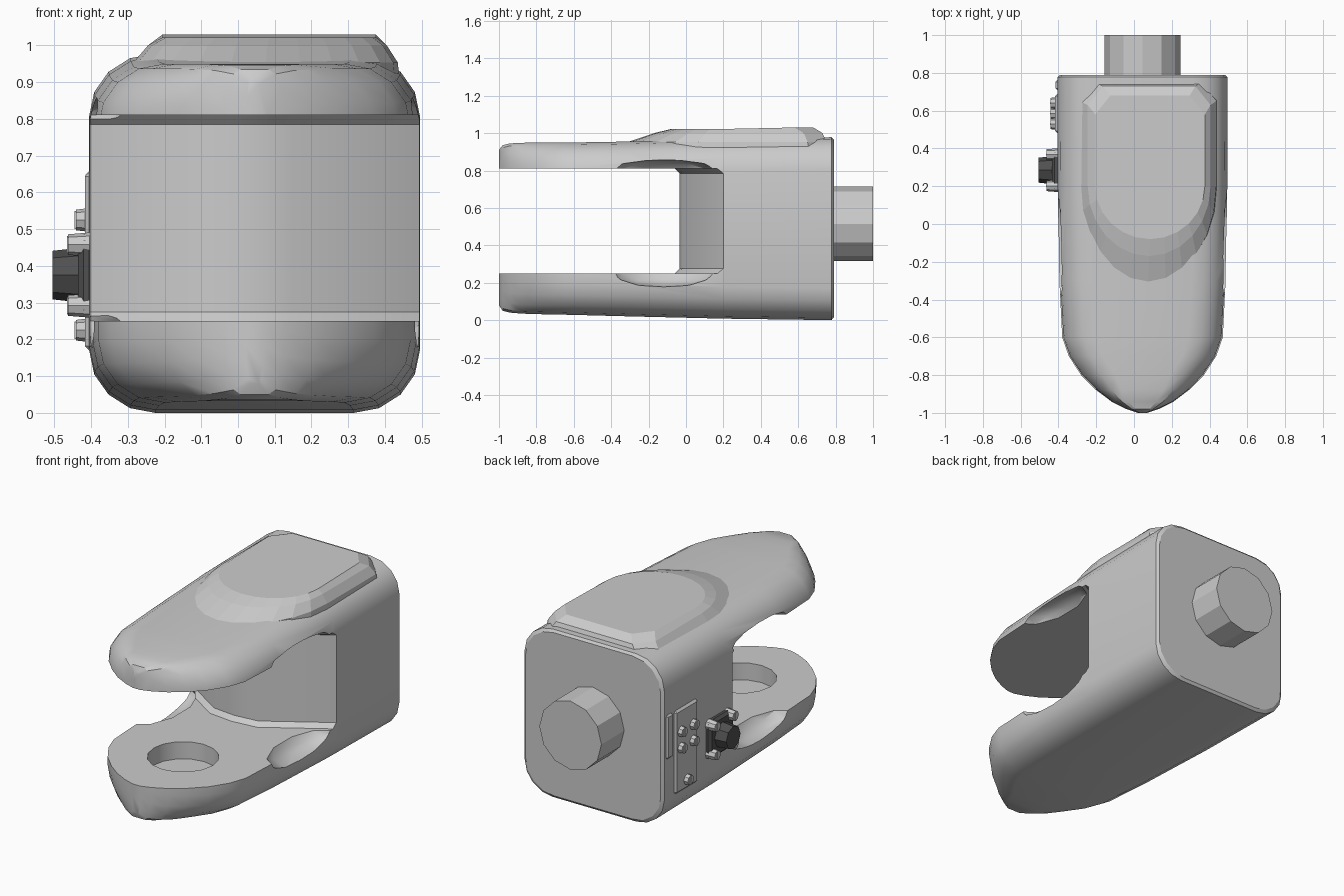
import bpy, bmesh
from math import sin, cos, pi
from mathutils import Matrix

if "Cube" in bpy.data.objects:
    bpy.data.objects.remove(bpy.data.objects["Cube"])

CX = 0.045  # centre line of the housing


def make(name, bm):
    bmesh.ops.recalc_face_normals(bm, faces=bm.faces)
    me = bpy.data.meshes.new(name)
    bm.to_mesh(me)
    bm.free()
    ob = bpy.data.objects.new(name, me)
    bpy.context.collection.objects.link(ob)
    return ob


def loft(name, rings):
    bm = bmesh.new()
    vs = [[bm.verts.new(p) for p in r] for r in rings]
    n = len(vs[0])
    for a, b in zip(vs, vs[1:]):
        for i in range(n):
            j = (i + 1) % n
            bm.faces.new((a[i], a[j], b[j], b[i]))
    bm.faces.new(vs[0])
    bm.faces.new(vs[-1])
    return make(name, bm)


def box(name, x0, x1, y0, y1, z0, z1):
    bm = bmesh.new()
    bmesh.ops.create_cube(bm, size=1)
    for v in bm.verts:
        v.co = ((x0 + x1) / 2 + v.co.x * (x1 - x0),
                (y0 + y1) / 2 + v.co.y * (y1 - y0),
                (z0 + z1) / 2 + v.co.z * (z1 - z0))
    return make(name, bm)


def cyl(name, centre, r, depth, axis, sides, r2=None):
    bm = bmesh.new()
    rot = {'X': Matrix.Rotation(-pi / 2, 4, 'Y'),
           'Y': Matrix.Rotation(-pi / 2, 4, 'X'), 'Z': Matrix()}[axis]
    bmesh.ops.create_cone(bm, cap_ends=True, segments=sides, radius1=r,
                          radius2=r2 or r, depth=depth,
                          matrix=Matrix.Translation(centre) @ rot)
    return make(name, bm)


def apply_mods(ob):
    bpy.ops.object.select_all(action='DESELECT')
    bpy.context.view_layer.objects.active = ob
    ob.select_set(True)
    for m in list(ob.modifiers):
        bpy.ops.object.modifier_apply(modifier=m.name)


def bevel(ob, w, seg=1):
    m = ob.modifiers.new("bevel", 'BEVEL')
    m.width, m.segments = w, seg
    apply_mods(ob)


def cut(ob, cutter):
    m = ob.modifiers.new("cut", 'BOOLEAN')
    m.operation, m.solver, m.object = 'DIFFERENCE', 'EXACT', cutter
    apply_mods(ob)
    bpy.data.objects.remove(cutter)


# Fork housing: rounded-rectangle sections lofted along y
def section(y, hw, z0, z1):
    rx, rz = min(0.18, hw * 0.55), 0.17
    pts = []
    for k, (sx, sz) in enumerate([(1, 1), (-1, 1), (-1, -1), (1, -1)]):
        cx = CX + sx * (hw - rx)
        cz = z1 - rz if sz > 0 else z0 + rz
        for i in range(5):
            a = (k + i / 4) * pi / 2
            pts.append((cx + rx * cos(a), y, cz + rz * sin(a)))
    return pts


stations = [(0.79, 0.435, 0.015, 0.965), (0.778, 0.45, 0.0, 0.978),
            (0.2, 0.449, 0.008, 0.97), (-0.3, 0.44, 0.02, 0.955),
            (-0.6, 0.425, 0.028, 0.95), (-0.7, 0.39, 0.03, 0.95),
            (-0.8, 0.325, 0.032, 0.95), (-0.88, 0.245, 0.035, 0.948),
            (-0.94, 0.165, 0.04, 0.945), (-0.98, 0.085, 0.05, 0.935),
            (-1.0, 0.025, 0.08, 0.91)]
body = loft("fork_housing", [section(*s) for s in stations])

# Slot between the two prongs, with a blunt nose at its back
outline = [(-0.8, -1.3), (0.9, -1.3), (0.9, 0.46), (0.495, 0.2),
           (0.145, -0.02), (0.0, -0.035), (-0.14, -0.02), (-0.405, 0.15), (-0.8, 0.4)]
slot = loft("slot_cutter", [[(x, y, z) for x, y in outline] for z in (0.25, 0.81)])
bevel(slot, 0.025)
cut(body, slot)

# Scooped necks behind the prong rings
for sx in (-1, 1):
    for z in (0.25, 0.81):
        bm = bmesh.new()
        bmesh.ops.create_icosphere(bm, subdivisions=2, radius=1)
        bmesh.ops.scale(bm, verts=bm.verts, vec=(0.14, 0.27, 0.075 if z < 0.5 else 0.05))
        bmesh.ops.translate(bm, verts=bm.verts, vec=(CX + sx * 0.46, -0.12, z))
        cut(body, make("neck_cutter", bm))

# Blind pin hole in the lower prong
cut(body, cyl("hole_cutter", (CX, -0.57, 0.25), 0.19, 0.2, 'Z', 16))
bpy.ops.object.shade_smooth_by_angle(angle=0.5)


# Raised pad on top
def pad_ring(hw, front, back, z, cx):
    pts = [(cx - hw, back - 0.1, z), (cx - hw + 0.08, back, z),
           (cx + hw - 0.08, back, z), (cx + hw, back - 0.1, z)]
    for i in range(13):
        a = -pi * i / 12
        pts.append((cx + hw * cos(a), 0.2 + (0.2 - front) * sin(a), z))
    return pts


pad = loft("top_pad", [pad_ring(0.37, -0.34, 0.76, 0.9, 0.07),
                       pad_ring(0.36, -0.31, 0.75, 0.953, 0.075),
                       pad_ring(0.325, -0.17, 0.73, 1.0, 0.08),
                       pad_ring(0.29, -0.08, 0.68, 1.022, 0.085)])
for v in pad.data.vertices:
    if v.co.y > 0.5 and v.co.z > 1.01:
        v.co.z = 1.03

# Rear shaft
cyl("rear_shaft", (CX, 0.88, 0.515), 0.2, 0.24, 'Y', 12)

# Side cover plates with screws
bevel(box("side_plate", -0.39, -0.417, 0.48, 0.69, 0.17, 0.655), 0.012)
bevel(box("rear_side_plate", -0.39, -0.415, 0.705, 0.765, 0.4, 0.66), 0.012)


def screw(name, y, z, x_out):
    cyl(name, ((x_out - 0.39) / 2, y, z), 0.034, -0.39 - x_out, 'X', 8, 0.028)
    # slot ridge on the screw head
    box(name + "_ridge", x_out - 0.004, x_out + 0.01, y - 0.006, y + 0.006, z - 0.024, z + 0.024)


for y, z in [(0.53, 0.525), (0.64, 0.525), (0.53, 0.43), (0.64, 0.43), (0.585, 0.225)]:
    screw("plate_screw", y, z, -0.441)

# Flanged connector with four screws and a dark knob
dark = bpy.data.materials.new("dark_grey")
dark.diffuse_color = (0.08, 0.08, 0.08, 1)
dark.use_nodes = True
dark.node_tree.nodes["Principled BSDF"].inputs["Base Color"].default_value = dark.diffuse_color
flange = box("connector_flange", -0.39, -0.435, 0.175, 0.395, 0.265, 0.485)
bevel(flange, 0.015)
knob = cyl("connector_knob", (-0.465, 0.285, 0.375), 0.075, 0.08, 'X', 8, 0.066)
for ob in (flange, knob):
    ob.data.materials.append(dark)
for sy in (-1, 1):
    for sz in (-1, 1):
        screw("flange_screw", 0.285 + sy * 0.083, 0.375 + sz * 0.083, -0.462)
